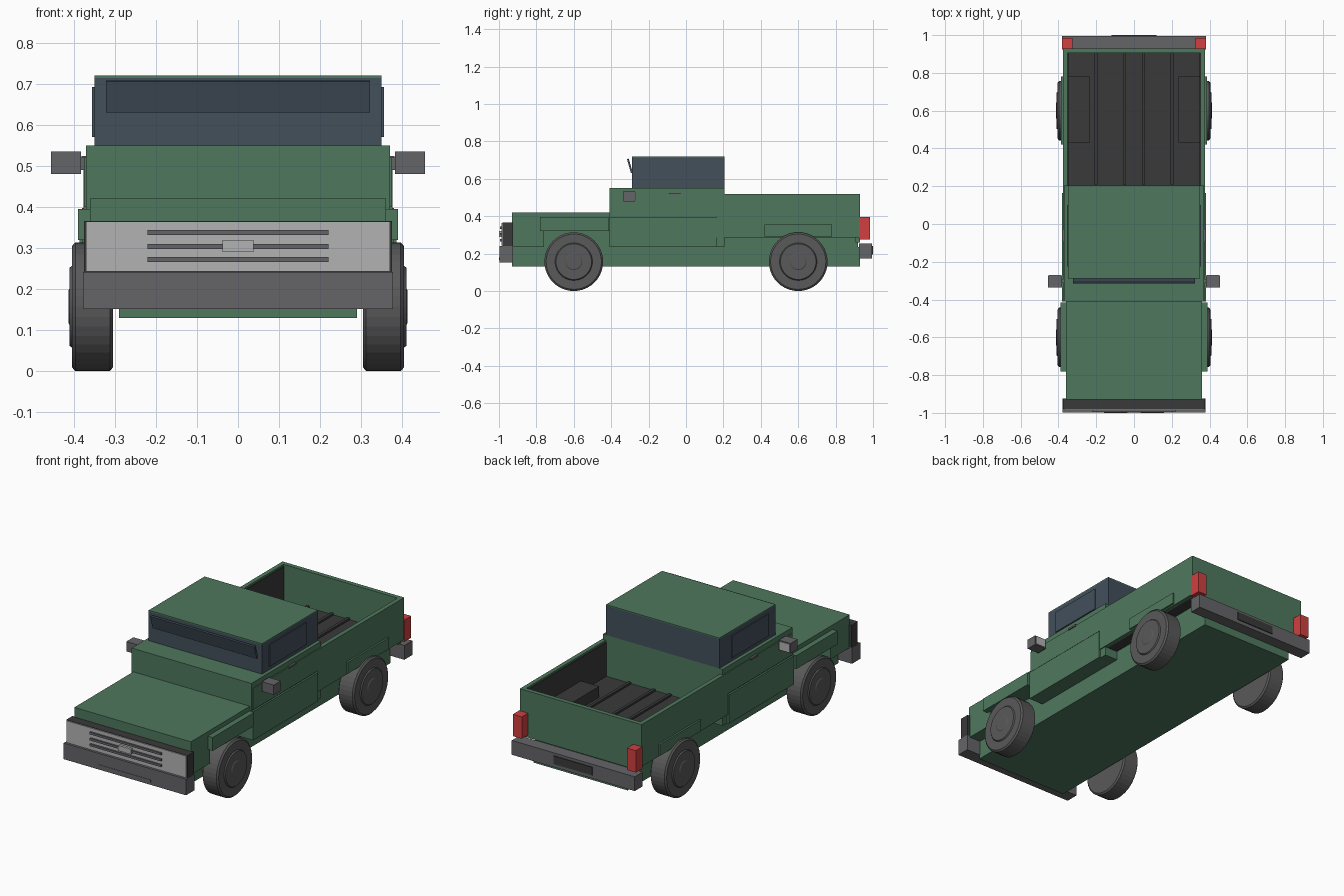
import bpy, bmesh, math
from mathutils import Matrix

if "Cube" in bpy.data.objects:
    bpy.data.objects.remove(bpy.data.objects["Cube"])


def material(name, r, g, b):
    m = bpy.data.materials.new(name)
    m.diffuse_color = (r, g, b, 1)
    m.use_nodes = True
    m.node_tree.nodes["Principled BSDF"].inputs["Base Color"].default_value = m.diffuse_color
    return m


GREEN = material("green_paint", 0.078, 0.188, 0.112)
GLASS = material("dark_glass", 0.055, 0.08, 0.105)
BLACK = material("bed_liner", 0.042, 0.042, 0.042)
RUBBER = material("rubber", 0.10, 0.10, 0.10)
STEEL = material("grey_steel", 0.13, 0.13, 0.14)
SILVER = material("silver", 0.45, 0.45, 0.45)
RED = material("red_lens", 0.64, 0.05, 0.05)


def finish(name, bm, mat):
    bmesh.ops.recalc_face_normals(bm, faces=bm.faces)
    me = bpy.data.meshes.new(name)
    bm.to_mesh(me)
    bm.free()
    me.materials.append(mat)
    ob = bpy.data.objects.new(name, me)
    bpy.context.collection.objects.link(ob)
    return ob


def box(name, x, y, z, mat, tilt=0):
    """Box from (min, max) ranges, optionally tilted about x."""
    bm = bmesh.new()
    bmesh.ops.create_cube(bm, size=1)
    for v in bm.verts:
        v.co = [v.co[i] * (r[1] - r[0]) for i, r in enumerate((x, y, z))]
    c = [(r[0] + r[1]) / 2 for r in (x, y, z)]
    bm.transform(Matrix.Translation(c) @ Matrix.Rotation(tilt, 4, 'X'))
    return finish(name, bm, mat)


def centred(name, half, y, z, mat, tilt=0):
    return box(name, (-half, half), y, z, mat, tilt)


def pair(name, x, y, z, mat):
    box("right_" + name, x, y, z, mat)
    box("left_" + name, (-x[1], -x[0]), y, z, mat)


def wheel(name, side, y):
    """Lathe a tyre and hub profile (x, radius) around the axle."""
    profile = [(0.305, 0), (0.305, 0.148), (0.312, 0.157), (0.396, 0.157),
               (0.404, 0.148), (0.404, 0.10), (0.410, 0.095), (0.410, 0.045),
               (0.413, 0.04), (0.413, 0)]
    bm = bmesh.new()
    vs = [bm.verts.new((px * side, 0, r)) for px, r in profile]
    es = [bm.edges.new(p) for p in zip(vs, vs[1:])]
    bmesh.ops.spin(bm, geom=vs + es, cent=(0, 0, 0), axis=(1, 0, 0),
                   angle=2 * math.pi, steps=40)
    bmesh.ops.remove_doubles(bm, verts=bm.verts, dist=0.0001)
    bm.transform(Matrix.Translation((0, y, 0.157)))
    finish(name, bm, RUBBER)


# Chassis, nose and hood
centred("chassis", 0.29, (-0.93, 0.93), (0.13, 0.235), GREEN)
centred("engine_bay", 0.29, (-0.80, -0.40), (0.235, 0.32), GREEN)
centred("nose", 0.36, (-0.93, -0.76), (0.235, 0.32), GREEN)
centred("hood", 0.36, (-0.93, -0.40), (0.32, 0.42), GREEN)
pair("front_fender", (0.355, 0.39), (-0.78, -0.415), (0.32, 0.395), GREEN)

# Cab, doors and glasshouse
centred("cab", 0.37, (-0.41, 0.205), (0.235, 0.55), GREEN)
pair("lower_door", (0.365, 0.38), (-0.41, 0.165), (0.235, 0.395), GREEN)
pair("upper_door", (0.365, 0.375), (-0.405, 0.165), (0.40, 0.52), GREEN)
pair("door_handle", (0.37, 0.381), (-0.09, -0.03), (0.514, 0.524), STEEL)
centred("cab_glass", 0.35, (-0.288, 0.205), (0.55, 0.714), GLASS)
centred("roof", 0.35, (-0.288, 0.205), (0.714, 0.72), GREEN)
pair("side_window", (0.345, 0.355), (-0.225, 0.10), (0.57, 0.692), GLASS)
centred("windshield_visor", 0.322, (-0.305, -0.295), (0.63, 0.708), GLASS,
        math.radians(16))

# Mirrors
pair("mirror_arm", (0.365, 0.39), (-0.31, -0.295), (0.49, 0.52), STEEL)
pair("mirror", (0.382, 0.455), (-0.335, -0.273), (0.48, 0.535), STEEL)
pair("mirror_glass", (0.387, 0.45), (-0.273, -0.27), (0.485, 0.53), SILVER)

# Cargo bed
centred("bed_frame", 0.29, (0.17, 0.92), (0.235, 0.29), GREEN)
centred("bed_floor", 0.355, (0.20, 0.91), (0.285, 0.32), BLACK)
pair("bed_side", (0.352, 0.376), (0.165, 0.93), (0.285, 0.52), GREEN)
pair("bed_liner", (0.348, 0.353), (0.205, 0.905), (0.315, 0.51), BLACK)
centred("tailgate", 0.355, (0.905, 0.93), (0.26, 0.52), GREEN)
pair("wheel_well", (0.235, 0.35), (0.43, 0.78), (0.315, 0.38), BLACK)
pair("rear_fender", (0.37, 0.386), (0.42, 0.78), (0.292, 0.355), GREEN)
for i, px in enumerate((-0.20, -0.05, 0.05, 0.20)):
    box(f"bed_rib_{i + 1}", (px - 0.008, px + 0.008), (0.21, 0.904),
        (0.315, 0.331), BLACK)

# Grille and front bumper
centred("grille_frame", 0.375, (-0.98, -0.925), (0.24, 0.366), BLACK)
centred("grille_plate", 0.37, (-0.986, -0.975), (0.243, 0.364), SILVER)
for i, pz in enumerate((0.272, 0.304, 0.338)):
    centred(f"grille_bar_{i + 1}", 0.22, (-0.995, -0.983),
            (pz - 0.006, pz + 0.006), STEEL)
centred("grille_centre_block", 0.038, (-1.0, -0.983), (0.29, 0.32), SILVER)
centred("front_bumper", 0.378, (-0.998, -0.925), (0.152, 0.242), STEEL)
centred("front_bumper_strip", 0.16, (-1.0, -0.99), (0.165, 0.18), STEEL)

# Rear bumper and lights
centred("rear_bumper", 0.38, (0.925, 0.995), (0.175, 0.255), STEEL)
centred("rear_bumper_plate", 0.12, (0.985, 1.0), (0.195, 0.24), BLACK)
pair("tail_light", (0.325, 0.38), (0.925, 0.985), (0.275, 0.397), RED)

# Wheels
for end, wy in (("front", -0.6), ("rear", 0.6)):
    for label, s in (("right", 1), ("left", -1)):
        wheel(f"{end}_{label}_wheel", s, wy)
